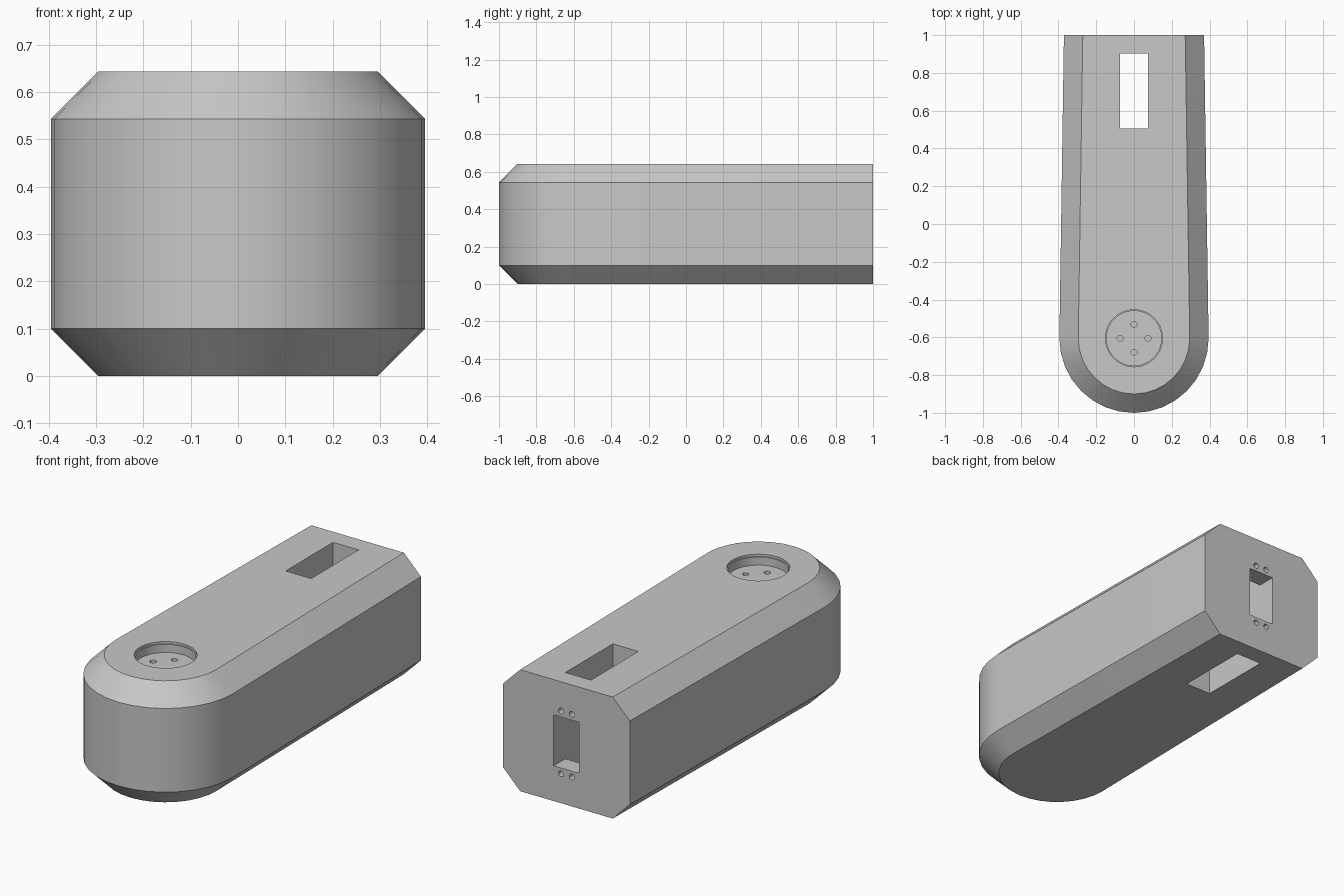
import bpy, bmesh, math
from mathutils import Matrix

if "Cube" in bpy.data.objects:
    bpy.data.objects.remove(bpy.data.objects["Cube"], do_unlink=True)

# Main sizes
HEIGHT = 0.643
CHAMFER = 0.1
NOSE_Y = -0.605
NOSE_RADIUS = 0.395
BACK_HALF = 0.371
MID_Z = HEIGHT / 2

grey = bpy.data.materials.new("plain grey")
grey.use_nodes = True
colour = (0.58, 0.58, 0.58, 1)
grey.diffuse_color = colour
grey.node_tree.nodes["Principled BSDF"].inputs["Base Color"].default_value = colour


def make_object(name, bm):
    bmesh.ops.recalc_face_normals(bm, faces=bm.faces)
    mesh = bpy.data.meshes.new(name)
    bm.to_mesh(mesh)
    bm.free()
    mesh.materials.append(grey)
    obj = bpy.data.objects.new(name, mesh)
    bpy.context.collection.objects.link(obj)
    return obj


def outline(inset):
    """Square back first, then the round nose; the sides taper slightly."""
    r = NOSE_RADIUS - inset
    back = BACK_HALF - inset
    steps = 16
    arc = [math.pi + math.pi * i / steps for i in range(steps + 1)]
    points = [(r * math.cos(a), NOSE_Y + r * math.sin(a)) for a in arc]
    return [(-back, 1)] + points + [(back, 1)]


def cut(body, bm):
    """Subtract a temporary cutter from the body."""
    cutter = make_object("cutter", bm)
    cutter.hide_render = True
    mod = body.modifiers.new("cut", 'BOOLEAN')
    mod.operation = 'DIFFERENCE'
    mod.solver = 'EXACT'
    mod.object = cutter
    bpy.context.view_layer.objects.active = body
    bpy.ops.object.modifier_apply(modifier=mod.name)
    bpy.data.objects.remove(cutter, do_unlink=True)


def cut_box(body, low, high):
    bm = bmesh.new()
    size = [b - a for a, b in zip(low, high)]
    middle = [(a + b) / 2 for a, b in zip(low, high)]
    bmesh.ops.create_cube(bm, size=1, matrix=Matrix.Translation(middle) @ Matrix.Diagonal((*size, 1)))
    cut(body, bm)


def cut_round(body, centre, radius, depth, sides, axis='Z'):
    """Drill to the given depth either side of the centre."""
    bm = bmesh.new()
    turn = Matrix.Rotation(math.pi / 2, 4, 'X') if axis == 'Y' else Matrix.Identity(4)
    bmesh.ops.create_cone(bm, cap_ends=True, segments=sides, radius1=radius, radius2=radius,
                          depth=2 * depth, matrix=Matrix.Translation(centre) @ turn)
    cut(body, bm)


# Arm body, lofted through four outlines for the chamfers
bm = bmesh.new()
levels = [(0, CHAMFER), (CHAMFER, 0), (HEIGHT - CHAMFER, 0), (HEIGHT, CHAMFER)]
rings = [[bm.verts.new((x, y, z)) for x, y in outline(inset)] for z, inset in levels]
for lower, upper in zip(rings, rings[1:]):
    for i in range(len(lower) - 1):
        bm.faces.new((lower[i], lower[i + 1], upper[i + 1], upper[i]))
bm.faces.new(rings[0][::-1])
bm.faces.new(rings[-1])
# Flat back end
bm.faces.new([r[-1] for r in rings] + [r[0] for r in reversed(rings)])
body = make_object("arm_body", bm)

# Vertical slot and the window joining it from the back
cut_box(body, (-0.075, 0.505, -0.1), (0.075, 0.902, HEIGHT + 0.1))
cut_box(body, (-0.0745, 0.8, MID_Z - 0.135), (0.0745, 1.1, MID_Z + 0.135))

# Screw holes above and below the back window
for x in (-0.032, 0.032):
    for dz in (-0.166, 0.166):
        cut_round(body, (x, 1, MID_Z + dz), 0.015, 0.06, 16, 'Y')

# Stepped round recess on the nose
cut_round(body, (0, NOSE_Y, HEIGHT), 0.151, 0.012, 48)
cut_round(body, (0, NOSE_Y, HEIGHT), 0.145, 0.055, 48)

# Four screw holes in the recess floor
for i in range(4):
    a = i * math.pi / 2
    centre = (0.074 * math.cos(a), NOSE_Y + 0.074 * math.sin(a), HEIGHT - 0.055)
    cut_round(body, centre, 0.016, 0.05, 16)

# Smooth the rounded surfaces, keep hard edges
bpy.ops.object.select_all(action='DESELECT')
body.select_set(True)
bpy.context.view_layer.objects.active = body
bpy.ops.object.shade_smooth_by_angle(angle=math.radians(30))
